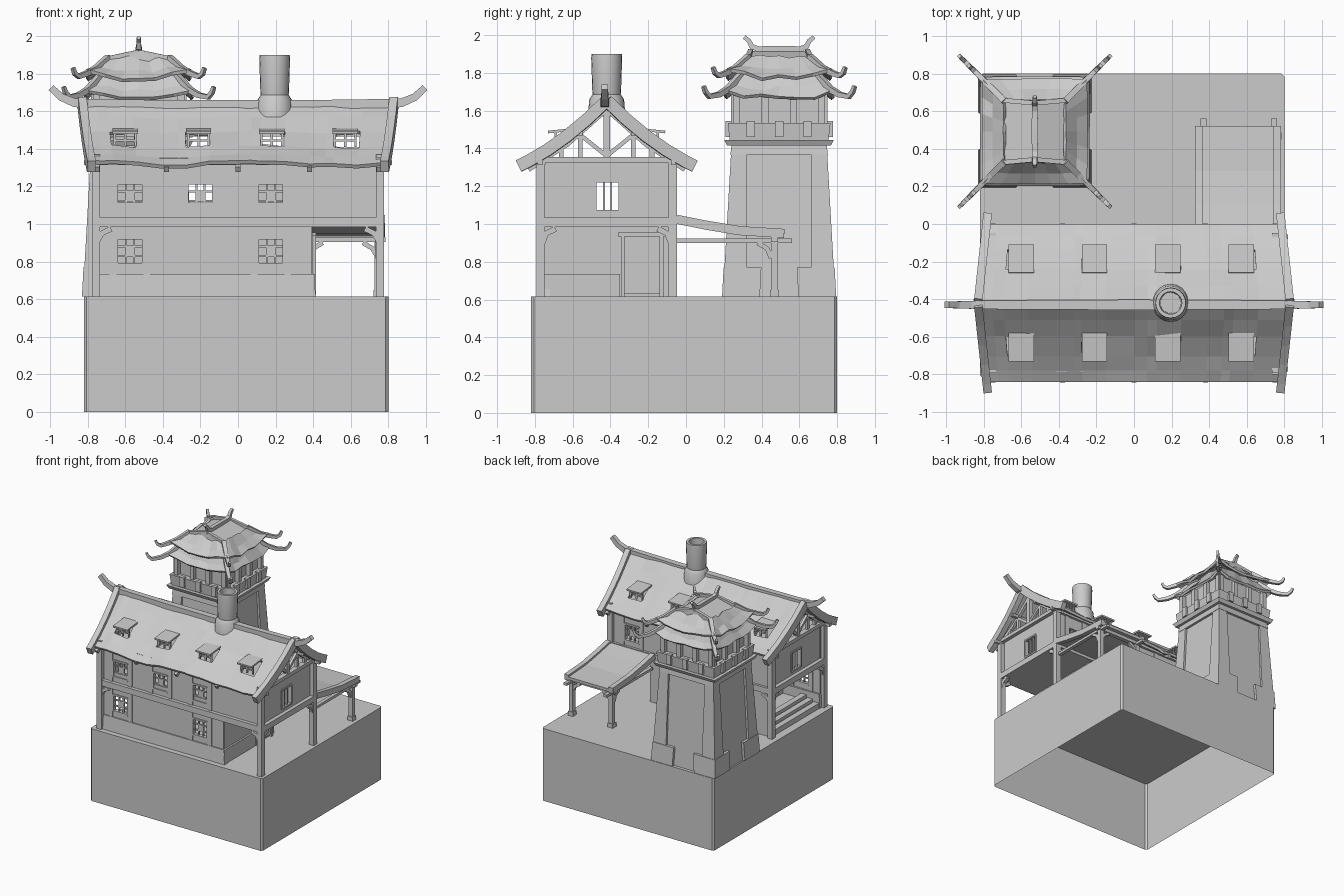
import bpy, bmesh, math, random
from mathutils import Vector

random.seed(4)
cube = bpy.data.objects.get("Cube")
if cube:
    bpy.data.objects.remove(cube, do_unlink=True)

stone = bpy.data.materials.new("plain grey")
stone.use_nodes = True
stone.diffuse_color = (0.6, 0.6, 0.6, 1)
stone.node_tree.nodes["Principled BSDF"].inputs["Base Color"].default_value = (0.6, 0.6, 0.6, 1)


def done(name, bm, thick=0, smooth=False):
    bmesh.ops.recalc_face_normals(bm, faces=bm.faces)
    mesh = bpy.data.meshes.new(name)
    bm.to_mesh(mesh)
    bm.free()
    mesh.materials.append(stone)
    ob = bpy.data.objects.new(name, mesh)
    bpy.context.collection.objects.link(ob)
    if thick:
        mod = ob.modifiers.new("thickness", 'SOLIDIFY')
        mod.thickness, mod.offset = thick, 0
    if smooth:
        bpy.ops.object.select_all(action='DESELECT')
        ob.select_set(True)
        bpy.context.view_layer.objects.active = ob
        bpy.ops.object.shade_smooth_by_angle(angle=math.radians(35))
    return ob


def skin(bm, rings, closed=True):
    """Join rings of points into a tube with capped ends."""
    vr = [[bm.verts.new(p) for p in r] for r in rings]
    n = len(vr[0])
    for a, b in zip(vr, vr[1:]):
        for i in range(n):
            bm.faces.new((a[i], a[(i + 1) % n], b[(i + 1) % n], b[i]))
    if closed:
        bm.faces.new(vr[0][::-1])
        bm.faces.new(vr[-1])


def rect(x0, x1, y0, y1, z):
    return [(x0, y0, z), (x1, y0, z), (x1, y1, z), (x0, y1, z)]


def box(bm, x0, x1, y0, y1, z0, z1):
    skin(bm, [rect(x0, x1, y0, y1, z0), rect(x0, x1, y0, y1, z1)])


def beam(bm, path, w, h, taper=1):
    pts = [Vector(p) for p in path]
    rings = []
    for i, p in enumerate(pts):
        t = (pts[min(i + 1, len(pts) - 1)] - pts[max(i - 1, 0)]).normalized()
        side = t.cross(Vector((0, 0, 1)))
        side = side.normalized() if side.length > 0.05 else Vector((1, 0, 0))
        up = side.cross(t)
        k = 1 + (taper - 1) * i / (len(pts) - 1)
        rings.append([p + side * a * w * k / 2 + up * b * h * k / 2
                      for a, b in ((-1, -1), (1, -1), (1, 1), (-1, 1))])
    skin(bm, rings)


def sheet(bm, us, vs, f, hole=lambda u, v: False):
    grid = [[bm.verts.new(f(u, v)) for v in vs] for u in us]
    for i in range(len(us) - 1):
        for j in range(len(vs) - 1):
            if not hole((us[i] + us[i + 1]) / 2, (vs[j] + vs[j + 1]) / 2):
                bm.faces.new((grid[i][j], grid[i + 1][j], grid[i + 1][j + 1], grid[i][j + 1]))


def slab(bm, axis, pos, u0, u1, z0, z1, t):
    if axis == 'y':
        box(bm, u0, u1, pos - t / 2, pos + t / 2, z0, z1)
    else:
        box(bm, pos - t / 2, pos + t / 2, u0, u1, z0, z1)


def wall(bm, axis, pos, u0, u1, z0, z1, windows=(), ww=0.07, wh=0.07):
    """Upright wall with a hole and a lattice at every window centre."""
    cuts = sorted({u0, u1} | {c + s * ww for c in windows for s in (-1, 1)})
    zc = (z0 + z1) / 2 - 0.01
    for a, b in zip(cuts, cuts[1:]):
        if any(abs((a + b) / 2 - c) < ww for c in windows):
            slab(bm, axis, pos, a, b, z0, zc - wh, 0.02)
            slab(bm, axis, pos, a, b, zc + wh, z1, 0.02)
        else:
            slab(bm, axis, pos, a, b, z0, z1, 0.02)
    for c in windows:
        for s in (-1, 1):
            slab(bm, axis, pos, c + s * ww - 0.007, c + s * ww + 0.007, zc - wh, zc + wh, 0.035)
            slab(bm, axis, pos, c - ww, c + ww, zc + s * wh - 0.007, zc + s * wh + 0.007, 0.035)
            slab(bm, axis, pos, c + s * 0.3 * ww - 0.005, c + s * 0.3 * ww + 0.005, zc - wh, zc + wh, 0.016)
            if axis == 'y':
                slab(bm, axis, pos, c - ww, c + ww, zc + s * 0.025 - 0.005, zc + s * 0.025 + 0.005, 0.012)
                slab(bm, axis, pos, c + s * 0.09 - 0.018, c + s * 0.09 + 0.018, z0, z1, 0.034)
        if axis == 'y':
            slab(bm, axis, pos, c - 0.02, c + 0.02, zc - 0.025, zc + 0.025, 0.014)


# Base block, open underneath
G = 0.615
bm = bmesh.new()
box(bm, -0.82, 0.8, -0.82, 0.8, 0, G)
bm.faces.ensure_lookup_table()
bmesh.ops.delete(bm, geom=[f for f in bm.faces if f.calc_center_median().z < 0.01], context='FACES_ONLY')
bmesh.ops.bevel(bm, geom=[e for e in bm.edges if abs(e.verts[0].co.z - e.verts[1].co.z) > 0.1],
                offset=0.015, segments=1, affect='EDGES')
done("base_block", bm)

# House walls, floors and plinth
F, B, LOW, TOP = -0.745, -0.085, 0.985, 1.33
bm = bmesh.new()
wall(bm, 'y', F, -0.75, 0.39, G, LOW + 0.13, (-0.575, 0.175))
wall(bm, 'y', F, -0.75, 0.74, LOW, TOP, (-0.575, -0.2, 0.175))
wall(bm, 'y', B, -0.75, 0.39, G, LOW)
wall(bm, 'y', B, -0.75, 0.74, LOW, TOP, (-0.2, 0.56))
for x in (-0.735, 0.735):
    wall(bm, 'x', x, F, B, LOW, TOP, (-0.415,), 0.065, 0.08)
for x in (-0.4, 0.385):
    wall(bm, 'x', x, F, B, G, LOW)
done("house_walls", bm)

bm = bmesh.new()
box(bm, -0.75, 0.75, F, B, LOW, LOW + 0.04)
box(bm, -0.74, 0.74, F, B, TOP - 0.01, TOP)
box(bm, -0.75, 0.39, F, B, G, G + 0.04)
done("house_floors", bm)

bm = bmesh.new()
skin(bm, [rect(-0.755, 0.415, -0.775, -0.72, G), rect(-0.75, 0.4, -0.765, -0.72, 0.735)])
box(bm, 0.37, 0.41, -0.765, -0.35, G, 0.735)
for k in range(3):
    box(bm, -0.75 + 0.06 * k, -0.7 + 0.06 * k, -0.72, -0.1, G, 0.66 + 0.02 * k)
done("plinth", bm)

bm = bmesh.new()
box(bm, 0.39, 0.405, -0.33, -0.14, 0.63, 0.94)
for y in (-0.345, -0.14):
    box(bm, 0.385, 0.415, y, y + 0.02, G, 0.95)
box(bm, 0.385, 0.415, -0.36, -0.11, 0.935, 0.955)
done("porch_door", bm)

# Timber frame
bm = bmesh.new()
for x in (-0.755, 0.755):
    for y, d in ((-0.77, 1), (-0.07, -1)):
        box(bm, x - 0.022, x + 0.022, y - 0.022, y + 0.022, G, 1.37)
        beam(bm, [(x, y + d * 0.01, 0.9), (x, y + d * 0.03, 0.95), (x, y + d * 0.08, 0.975)], 0.03, 0.03)
        s = -1 if x > 0 else 1
        beam(bm, [(x, y, 0.9), (x + s * 0.03, y, 0.95), (x + s * 0.08, y, 0.975)], 0.03, 0.03)
    box(bm, x - 0.022, x + 0.022, -0.78, -0.06, 0.985, 1.035)
    box(bm, x - 0.022, x + 0.022, -0.8, -0.04, 1.325, 1.355)
for y in (-0.765, -0.075):
    box(bm, -0.775, 0.775, y - 0.02, y + 0.02, 0.985, 1.035)
    box(bm, -0.775, 0.775, y - 0.02, y + 0.02, 1.315, 1.35)
done("timber_frame", bm)

# Main roof with hatch openings
RY, HALF = -0.42, 0.415
hatches = (-0.6, -0.21, 0.18, 0.57)


def roof_z(s):
    s = abs(s)
    return 1.32 + 0.32 * (1 - s) - 0.1 * s * (1 - s)


def roof_point(x, s):
    ripple = 0.012 * math.sin(x * 7 + 1) * abs(s) + random.uniform(-0.007, 0.007)
    return (x * (1 + 0.05 * (1 - abs(s))), RY + s * HALF, roof_z(s) + ripple)


us = sorted([-0.785, -0.72, -0.4, -0.31, 0, 0.07, 0.38, 0.46, 0.785] + [h + d for h in hatches for d in (-0.062, 0.062)])
side = [0.2, 0.41, 0.67, 0.85, 1]
bm = bmesh.new()
sheet(bm, us, [-s for s in side[::-1]] + [0] + side, roof_point,
      lambda x, s: 0.41 < abs(s) < 0.67 and any(abs(x - h) < 0.05 for h in hatches))
done("main_roof", bm, 0.022)

bm = bmesh.new()
for h in hatches:
    for d in (-1, 1):
        beam(bm, [(h, RY + d * 0.16, 1.502), (h, RY + d * 0.31, 1.487)], 0.135, 0.014)
        for x in (h - 0.055, h, h + 0.055):
            beam(bm, [(x, RY + d * 0.27, 1.41), (x, RY + d * 0.27, 1.49)], 0.012, 0.012)
        box(bm, h - 0.06, h + 0.06, RY + d * 0.27 - 0.006, RY + d * 0.27 + 0.006, 1.44, 1.45)
done("roof_hatches", bm)

# Gable boards, trusses and purlins
bm = bmesh.new()
for x in (-1, 1):
    for d in (-1, 1):
        beam(bm, [(x * (0.785 + 0.045 * (1 - s)), RY + d * HALF * s, roof_z(s) + 0.012)
                  for s in (0, 0.25, 0.5, 0.75, 1, 1.12)], 0.045, 0.065)
done("gable_boards", bm)

bm = bmesh.new()
for x in (-0.75, -0.38, 0, 0.38, 0.75):
    box(bm, x - 0.015, x + 0.015, -0.77, -0.07, 1.33, 1.355)
    box(bm, x - 0.018, x + 0.018, RY - 0.018, RY + 0.018, 1.34, 1.62)
    for d in (-1, 1):
        beam(bm, [(x, RY, 1.36), (x, RY + d * 0.15, 1.48)], 0.022, 0.022)
        beam(bm, [(x, RY + d * HALF * s, roof_z(s) - 0.03) for s in (0, 0.5, 1)], 0.025, 0.03)
        for y in (0.14, 0.24):
            box(bm, x - 0.012, x + 0.012, RY + d * y - 0.012, RY + d * y + 0.012, 1.35, roof_z(y / HALF) - 0.02)
for s in (-0.85, -0.34, 0.34, 0.85):
    beam(bm, [(-0.82, RY + HALF * s, roof_z(s) - 0.03), (0.82, RY + HALF * s, roof_z(s) - 0.03)], 0.025, 0.025)
done("roof_trusses", bm)

# Ridge with upswept ends
bm = bmesh.new()
for d in (-1, 1):
    beam(bm, [(d * x, RY - 0.01, z) for x, z in ((0, 1.63), (0.4, 1.632), (0.8, 1.64), (0.87, 1.645), (0.94, 1.675), (0.995, 1.725))],
         0.055, 0.06, 0.6)
done("roof_ridge", bm)


def lathe(bm, x, y, profile, n=20):
    skin(bm, [[(x + r * math.cos(2 * math.pi * i / n), y + r * math.sin(2 * math.pi * i / n), z)
               for i in range(n)] for r, z in profile])


bm = bmesh.new()
lathe(bm, 0.195, RY, [(0.04, 1.59), (0.068, 1.63), (0.076, 1.7), (0.082, 1.88), (0.08, 1.9), (0.06, 1.9), (0.055, 1.68)])
done("chimney", bm, smooth=True)
bm = bmesh.new()
lathe(bm, 0.195, RY, [(0.1, 1.57), (0.092, 1.66), (0.075, 1.685)])
done("chimney_collar", bm, smooth=True)

# Lean-to behind the house
slope = ((-0.05, 1.02), (0.1, 0.99), (0.28, 0.96), (0.52, 0.945))
bm = bmesh.new()
beam(bm, [(0.555, y, z) for y, z in slope], 0.4, 0.025)
for x in (0.345, 0.762):
    beam(bm, [(x, y, z + 0.005) for y, z in slope], 0.04, 0.048)
done("lean_to_roof", bm)
bm = bmesh.new()
for x, d in ((0.37, 1), (0.745, -1)):
    box(bm, x - 0.018, x + 0.018, 0.45, 0.486, G, 0.92)
    box(bm, x - 0.024, x + 0.024, 0.444, 0.492, G, 0.65)
    box(bm, x - 0.015, x + 0.015, -0.06, 0.56, 0.9, 0.922)
    beam(bm, [(x, 0.45, 0.82), (x, 0.43, 0.87), (x, 0.38, 0.9)], 0.025, 0.025)
    beam(bm, [(x, 0.468, 0.82), (x + d * 0.03, 0.468, 0.87), (x + d * 0.08, 0.468, 0.9)], 0.025, 0.025)
box(bm, 0.33, 0.785, 0.45, 0.486, 0.905, 0.932)
done("lean_to_frame", bm)

# Tower body with corner piers
CX, CY = -0.528, 0.493


def block(bm, h0, z0, h1, z1):
    skin(bm, [rect(CX - h, CX + h, CY - h, CY + h, z) for h, z in ((h0, z0), (h1, z1))])


bm = bmesh.new()
block(bm, 0.28, G, 0.235, 1.42)
block(bm, 0.258, 1.365, 0.252, 1.42)
for sx in (-1, 1):
    for sy in (-1, 1):
        for h0, w0, z0, h1, w1, z1 in ((0.298, 0.13, G, 0.252, 0.08, 1.42), (0.302, 0.2, G, 0.294, 0.2, 0.77)):
            skin(bm, [rect(*sorted((CX + sx * h, CX + sx * (h - w))), *sorted((CY + sy * h, CY + sy * (h - w))), z)
                      for h, w, z in ((h0, w0, z0), (h1, w1, z1))])
done("tower_body", bm)

# Tower parapet and lookout storey
bm = bmesh.new()
block(bm, 0.275, 1.415, 0.29, 1.445)
block(bm, 0.262, 1.445, 0.272, 1.535)
block(bm, 0.22, 1.53, 0.22, 1.7)
for a in (-1, 1):
    for k in (-0.15, 0, 0.15):
        slab(bm, 'y', CY + a * 0.27, CX + k - 0.022, CX + k + 0.022, 1.46, 1.545, 0.03)
        slab(bm, 'x', CX + a * 0.27, CY + k - 0.022, CY + k + 0.022, 1.46, 1.545, 0.03)
    for k in (-0.225, -0.075, 0.075, 0.225):
        slab(bm, 'y', CY + a * 0.235, CX + k - 0.018, CX + k + 0.018, 1.53, 1.69, 0.04)
        slab(bm, 'x', CX + a * 0.235, CY + k - 0.018, CY + k + 0.018, 1.53, 1.69, 0.04)
done("tower_lookout", bm)

# Two-tier tower roof with upturned corners
for name, z0, h0, z1, h1 in (("lower", 1.665, 0.285, 1.79, 0.2), ("upper", 1.775, 0.275, 1.875, 0.16)):
    bm = bmesh.new()
    for q in range(4):
        c, s = round(math.cos(q * math.pi / 2)), round(math.sin(q * math.pi / 2))

        def tier(u, v):
            h = h0 + (h1 - h0) * v
            inner = abs(u) < 1 and 0.015
            z = z0 + (z1 - z0) * v - 0.06 * v * (1 - v) + 0.04 * abs(u) ** 3 * (1 - v) + random.uniform(-1, 1) * inner
            return (CX + c * u * h + s * h, CY + s * u * h - c * h, z)
        sheet(bm, [-1, -0.66, -0.33, 0, 0.33, 0.66, 1], [0, 0.5, 1], tier)
    bmesh.ops.remove_doubles(bm, verts=bm.verts, dist=0.001)
    done(name + "_tower_roof", bm, 0.02)

bm = bmesh.new()
skin(bm, [rect(CX - 0.17, CX + 0.17, CY - 0.17, CY + 0.17, 1.865), rect(CX - 0.01, CX + 0.01, CY - 0.165, CY + 0.165, 1.915)])
done("tower_roof_cap", bm)

bm = bmesh.new()
hips = (((0.16, 1.885), (0.23, 1.825), (0.28, 1.8), (0.32, 1.785), (0.34, 1.8), (0.35, 1.83)),
        ((0.2, 1.79), (0.27, 1.715), (0.32, 1.685), (0.37, 1.675), (0.39, 1.7), (0.4, 1.73)))
for sx in (-1, 1):
    for sy in (-1, 1):
        for hip in hips:
            beam(bm, [(CX + sx * d, CY + sy * d, z) for d, z in hip], 0.034, 0.034, 0.55)
        beam(bm, [(CX, CY + sy * 0.15, 1.915), (CX + sx * 0.165, CY + sy * 0.165, 1.88)], 0.025, 0.025)
    beam(bm, [(CX, CY + sx * d, z) for d, z in ((0, 1.925), (0.11, 1.925), (0.145, 1.94), (0.16, 1.97), (0.185, 1.99))], 0.034, 0.035, 0.6)
done("tower_roof_horns", bm)
